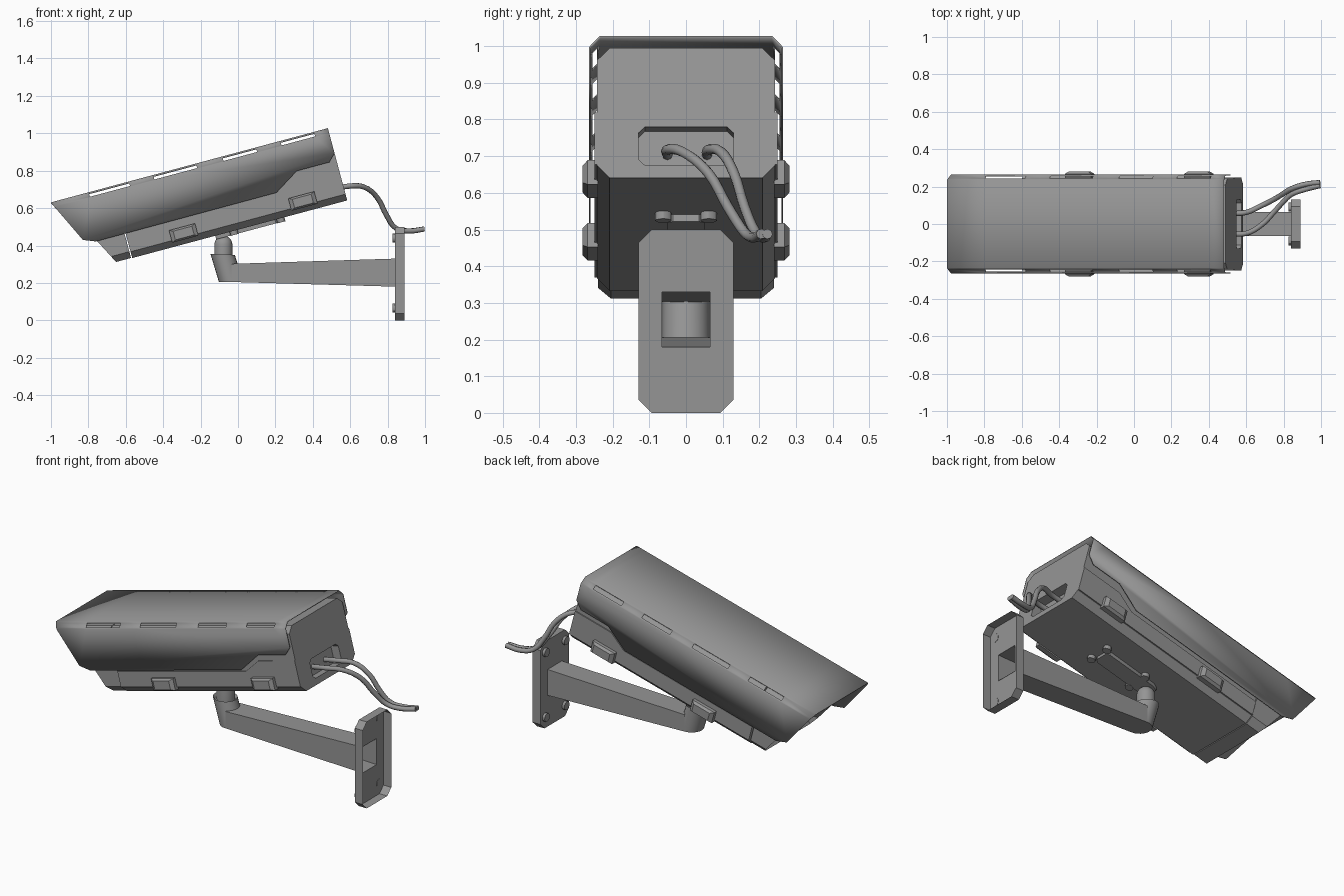
import bpy, bmesh, math
from mathutils import Vector, Matrix

cube = bpy.data.objects.get("Cube")
if cube:
    bpy.data.objects.remove(cube)

TILT = math.radians(-15)   # camera head pitches down towards -x

grey = bpy.data.materials.new("plain grey")
grey.use_nodes = True
COLOUR = (0.3, 0.3, 0.3, 1)
grey.diffuse_color = COLOUR
grey.node_tree.nodes["Principled BSDF"].inputs["Base Color"].default_value = COLOUR


def finish(name, bm, tilted=False, smooth=30, normals=True):
    bmesh.ops.remove_doubles(bm, verts=bm.verts, dist=1e-5)
    if normals:
        bmesh.ops.recalc_face_normals(bm, faces=bm.faces)
    me = bpy.data.meshes.new(name)
    bm.to_mesh(me)
    bm.free()
    me.materials.append(grey)
    ob = bpy.data.objects.new(name, me)
    bpy.context.collection.objects.link(ob)
    if tilted:
        ob.rotation_euler = (0, TILT, 0)
    bpy.ops.object.select_all(action='DESELECT')
    ob.select_set(True)
    bpy.context.view_layer.objects.active = ob
    bpy.ops.object.shade_smooth_by_angle(angle=math.radians(smooth))
    return ob


def loft(bm, rings, caps=(True, True)):
    """Skin a list of point rings; returns the end cap faces."""
    vs = [[bm.verts.new(p) for p in r] for r in rings]
    n = len(vs[0])
    for a, b in zip(vs, vs[1:]):
        for i in range(n):
            bm.faces.new((a[i], a[(i + 1) % n], b[(i + 1) % n], b[i]))
    return [bm.faces.new(r) for r, c in zip((vs[0], vs[-1]), caps) if c]


def octagon(hy, z0, z1, c):
    """Chamfered rectangle as (y, z) pairs."""
    return [(-hy + c, z0), (hy - c, z0), (hy, z0 + c), (hy, z1 - c),
            (hy - c, z1), (-hy + c, z1), (-hy, z1 - c), (-hy, z0 + c)]


def circle(r, n):
    return [(r * math.cos(2 * math.pi * i / n), r * math.sin(2 * math.pi * i / n)) for i in range(n)]


# Camera body, raked at the front, with a cable recess in the rear face
BOTTOM, TOP, REAR = 0.468, 0.834, 0.73


def rake(w):
    return -0.548 - (w - BOTTOM) * 0.515


sec = octagon(0.243, BOTTOM, TOP, 0.035)
bm = bmesh.new()
loft(bm, [[(-0.46, y, w) for y, w in sec], [(REAR, y, w) for y, w in sec]], (True, False))
hole = octagon(0.13, 0.503, 0.612, 0.018)
outer = [bm.verts.new((REAR, y, w)) for y, w in sec]
inner = [bm.verts.new((REAR, y, w)) for y, w in hole]
for i in range(8):
    j = (i + 1) % 8
    bm.faces.new((outer[i], outer[j], inner[j], inner[i]))
loft(bm, [[(REAR, y, w) for y, w in hole], [(REAR - 0.05, y, w) for y, w in hole]], (False, True))
finish("camera_body", bm, True)

# Front bezel with a recessed window
bm = bmesh.new()
sec = octagon(0.24, BOTTOM + 0.002, TOP - 0.002, 0.035)
front = loft(bm, [[(rake(w), y, w) for y, w in sec], [(-0.466, y, w) for y, w in sec]])[0]
bmesh.ops.recalc_face_normals(bm, faces=bm.faces)
bmesh.ops.inset_region(bm, faces=[front], thickness=0.025)
bmesh.ops.translate(bm, verts=front.verts, vec=(0.03, 0, 0))
finish("front_bezel", bm, True)

# Raised lower side covers with a step at the rear
line = [(-0.46, 0.505), (REAR, 0.505), (REAR, 0.652), (0.49, 0.652), (0.39, 0.592), (-0.46, 0.592)]
bm = bmesh.new()
for s in (-1, 1):
    loft(bm, [[(u, s * 0.24, w) for u, w in line], [(u, s * 0.249, w) for u, w in line]])
finish("side_covers", bm, True)

# Sun shield: folded sheet with slots along both upper corners
slots = [(-0.594, -0.372), (-0.237, 0.0), (0.146, 0.332), (0.467, 0.653)]
stops = [None] + [u for s in slots for u in s] + [REAR]
half = [(0.265, 0.836), (0.259, 0.843), (0.242, 0.861), (0.235, 0.868)]
fold = half + [(-y, w) for y, w in reversed(half)]
hem = [(REAR, 0.73), (0.69, 0.69), (0.51, 0.69), (0.375, 0.606), (-0.625, 0.604), (-0.69, 0.63)]
bm = bmesh.new()
grid = [[bm.verts.new(((-0.803 + (0.868 - w) * 0.475) if u is None else u, y, w)) for u in stops]
        for y, w in fold]
for r in range(len(fold) - 1):
    for c in range(len(stops) - 1):
        if r in (1, 5) and c % 2 == 1:
            continue
        bm.faces.new((grid[r][c], grid[r][c + 1], grid[r + 1][c + 1], grid[r + 1][c]))
for row, s in ((grid[0], 1), (grid[-1], -1)):
    bm.faces.new(row + [bm.verts.new((u, s * 0.265, w)) for u, w in hem])
bmesh.ops.recalc_face_normals(bm, faces=bm.faces)
if max(bm.faces, key=lambda f: f.calc_center_median().z).normal.z < 0:
    bmesh.ops.reverse_faces(bm, faces=bm.faces)
shield = finish("sun_shield", bm, True, 50, False)
mod = shield.modifiers.new("sheet", 'SOLIDIFY')
mod.thickness = 0.005
mod.offset = -1

# Side latches
bm = bmesh.new()
for s in (-1, 1):
    for u in (-0.16, 0.50):
        loft(bm, [[(u + a * l, s * y, 0.526 + b * h) for a, b in ((-1, -1), (1, -1), (1, 1), (-1, 1))]
                  for y, l, h in ((0.24, 0.072, 0.034), (0.268, 0.072, 0.034), (0.282, 0.052, 0.024))])
finish("side_latches", bm, True)

# Mounting foot under the body, with four bolts
bm = bmesh.new()
foot = [(0.0, -0.035), (0.03, -0.05), (0.33, -0.05), (0.345, -0.035),
        (0.345, 0.035), (0.33, 0.05), (0.03, 0.05), (0.0, 0.035)]
loft(bm, [[(u, y, w) for u, y in foot] for w in (0.448, 0.47)])
for u in (0.10, 0.36):
    for y in (-0.062, 0.062):
        loft(bm, [[(u + a, y + b, w) for a, b in circle(0.022, 12)] for w in (0.446, 0.47)])
finish("mount_foot", bm, True)

# Ball joint: short neck with a domed top
bm = bmesh.new()
prof = [(0.048, 0.32)] + [(0.048 * math.cos(t), 0.405 + 0.048 * math.sin(t))
                          for t in [math.radians(a) for a in (0, 18, 36, 54, 72, 88)]]
loft(bm, [[(-0.078 + a, b, z) for a, b in circle(r, 24)] for r, z in prof])
finish("ball_joint", bm)

# Leaning socket at the arm tip
bm = bmesh.new()
caps = loft(bm, [[(cx + a, b, z + k * a) for a, b in circle(0.065, 24)]
                 for cx, z, k in ((-0.037, 0.205, 0), (-0.082, 0.352, -0.03))])
bmesh.ops.recalc_face_normals(bm, faces=bm.faces)
bmesh.ops.inset_region(bm, faces=[caps[1]], thickness=0.01)
bmesh.ops.translate(bm, verts=caps[1].verts, vec=(0, 0, -0.015))
finish("arm_socket", bm)

# Tapered arm, hollow and open at the wall
ARM = [(0.842, 0.18, 0.33), (-0.035, 0.205, 0.302)]
bm = bmesh.new()
loft(bm, [[(x, -0.065, a), (x, 0.065, a), (x, 0.065, b), (x, -0.065, b)] for x, a, b in ARM], (False, False))
finish("wall_arm", bm)

# Wall plate: shallow tray open at the back, pierced for the arm
bm = bmesh.new()
plate = octagon(0.13, 0.0, 0.5, 0.036)
loft(bm, [[(x, y, z) for y, z in plate] for x in (0.84, 0.89)], (False, False))
a = [bm.verts.new((0.84, y, z)) for y, z in plate]
b = [bm.verts.new((0.84, y, z)) for y, z in ((-0.065, 0.18), (0.065, 0.18), (0.065, 0.33), (-0.065, 0.33))]
for i in range(4):
    bm.faces.new((a[2 * i], a[2 * i + 1], b[(i + 1) % 4], b[i]))
    bm.faces.new((a[2 * i + 1], a[(2 * i + 2) % 8], b[(i + 1) % 4]))
finish("wall_plate", bm)

# Plate bolts
bm = bmesh.new()
for y in (-0.09, 0.09):
    for z in (0.065, 0.44):
        loft(bm, [[(x, y + p, z + q) for p, q in circle(0.024, 12)] for x in (0.825, 0.842)])
finish("plate_bolts", bm)

# Two cables from the rear recess to the wall
paths = {
    "cable_right": [(0.50, -0.05, 0.70), (0.60, -0.05, 0.718), (0.675, -0.01, 0.712), (0.745, 0.06, 0.655),
                    (0.795, 0.115, 0.56), (0.845, 0.16, 0.492), (0.915, 0.185, 0.478), (0.995, 0.205, 0.488)],
    "cable_left": [(0.50, 0.057, 0.70), (0.60, 0.062, 0.718), (0.675, 0.095, 0.712), (0.745, 0.13, 0.655),
                   (0.795, 0.16, 0.56), (0.845, 0.19, 0.492), (0.915, 0.212, 0.478), (0.995, 0.222, 0.488)]}
for name, pts in paths.items():
    cu = bpy.data.curves.new(name, 'CURVE')
    cu.dimensions = '3D'
    cu.bevel_depth = 0.014
    cu.bevel_resolution = 2
    cu.resolution_u = 4
    cu.use_fill_caps = True
    sp = cu.splines.new('BEZIER')
    sp.bezier_points.add(len(pts) - 1)
    for bp, p in zip(sp.bezier_points, pts):
        bp.co = p
        bp.handle_left_type = bp.handle_right_type = 'AUTO'
    cu.materials.append(grey)
    bpy.context.collection.objects.link(bpy.data.objects.new(name, cu))
